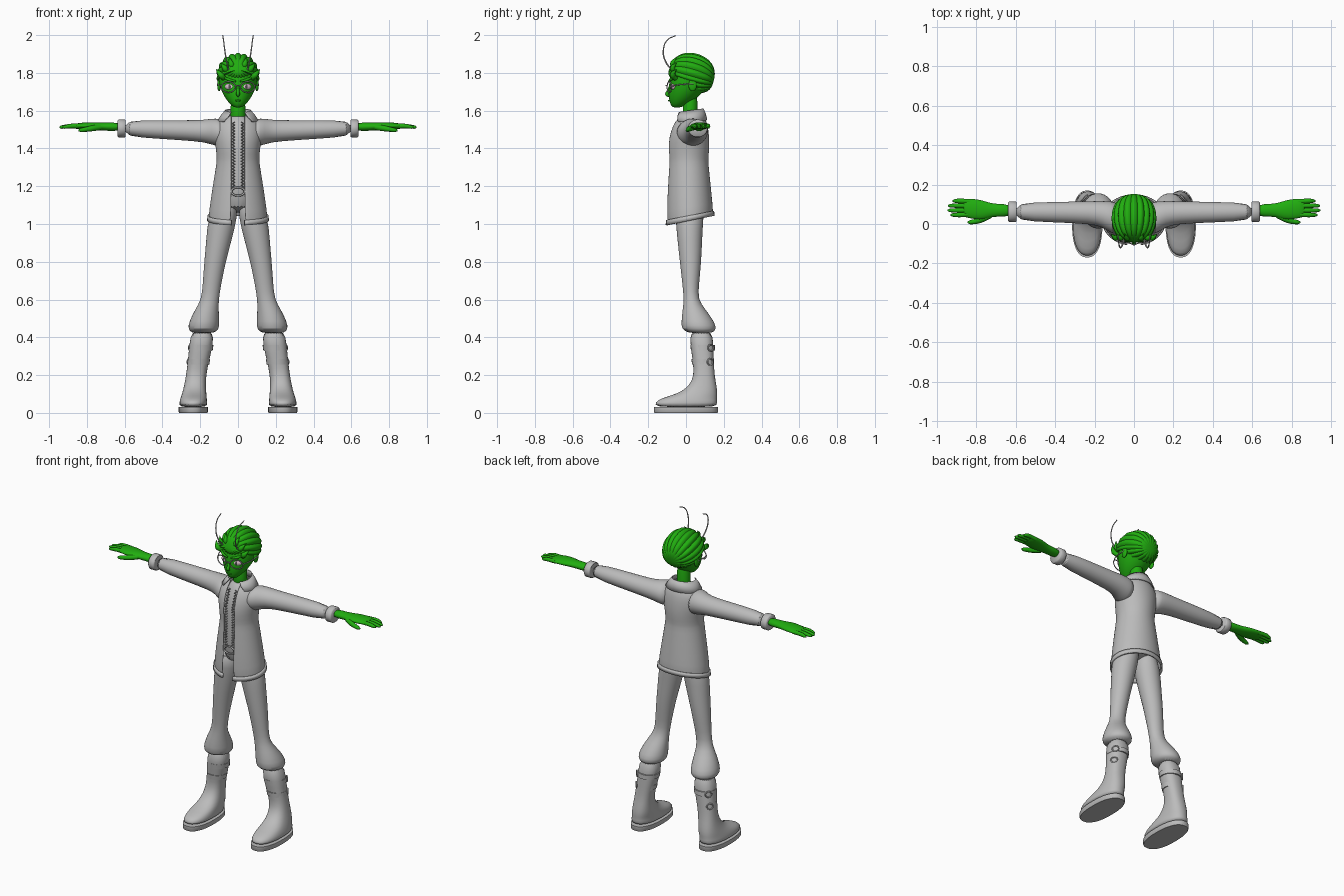
import bpy, bmesh
from math import sin, cos, pi, asin, radians
from mathutils import Matrix, Vector

cube = bpy.data.objects.get("Cube")
if cube:
    bpy.data.objects.remove(cube, do_unlink=True)


def material(name, rgb):
    m = bpy.data.materials.new(name)
    m.use_nodes = True
    m.diffuse_color = (*rgb, 1)
    m.node_tree.nodes["Principled BSDF"].inputs["Base Color"].default_value = (*rgb, 1)
    return m


GREY = material("cloth grey", (0.5, 0.5, 0.5))
GREEN = material("leaf green", (0.015, 0.42, 0.005))
PINK = material("pale pink", (0.75, 0.55, 0.65))
DARK = material("dark grey", (0.08, 0.08, 0.08))


def finish(name, me, mat, mirror=False, subsurf=0, solid=0, sharp=50):
    me.materials.clear()
    me.materials.append(mat)
    me.shade_smooth()
    me.set_sharp_from_angle(angle=radians(sharp))
    ob = bpy.data.objects.new(name, me)
    bpy.context.collection.objects.link(ob)
    if solid:
        s = ob.modifiers.new("thickness", "SOLIDIFY")
        s.thickness, s.offset = solid, 0
    if subsurf:
        ob.modifiers.new("smooth", "SUBSURF").levels = subsurf
        ob.modifiers["smooth"].render_levels = subsurf
    if mirror:
        ob.modifiers.new("mirror", "MIRROR").use_mirror_merge = False
    return ob


def loft(name, rings, mat, axis="Z", gaps=None, tilts=None, power=1, seg=24, **kw):
    """Rings are (position, centre a, centre b, radius a, radius b)."""
    bm = bmesh.new()
    rows = []
    for i, (t, a, b, ra, rb) in enumerate(rings):
        g = asin(gaps[i] / ra) if gaps else 0
        n = seg + 1 if gaps else seg
        row = []
        for k in range(n):
            th = -pi / 2 + g + (2 * pi - 2 * g) * k / seg
            c, s = cos(th), sin(th)
            u = ra * abs(c) ** power * (1 if c > 0 else -1)
            v = rb * abs(s) ** power * (1 if s > 0 else -1)
            w = t + (tilts[i] * v if tilts else 0)
            row.append(bm.verts.new((a + u, b + v, w) if axis == "Z" else (w, a + u, b + v)))
        rows.append(row)
    for r, q in zip(rows, rows[1:]):
        for k in range(seg):
            j = (k + 1) % len(r)
            bm.faces.new((r[k], r[j], q[j], q[k]))
    if not gaps:
        bm.faces.new(rows[0])
        bm.faces.new(rows[-1])
    bmesh.ops.recalc_face_normals(bm, faces=bm.faces)
    me = bpy.data.meshes.new(name)
    bm.to_mesh(me)
    bm.free()
    return finish(name, me, mat, **kw)


def tube(name, pts, radii, mat, closed=False, smooth=True, **kw):
    cu = bpy.data.curves.new(name, "CURVE")
    cu.dimensions, cu.bevel_depth, cu.bevel_resolution = "3D", 1, 2
    cu.resolution_u, cu.use_fill_caps = 5, True
    sp = cu.splines.new("BEZIER" if smooth else "POLY")
    points = sp.bezier_points if smooth else sp.points
    points.add(len(pts) - 1)
    for i, (p, co) in enumerate(zip(points, pts)):
        p.co = co if smooth else (*co, 1)
        p.radius = radii[i] if isinstance(radii, (list, tuple)) else radii
        if smooth:
            p.handle_left_type = p.handle_right_type = "AUTO"
    sp.use_cyclic_u = closed
    tmp = bpy.data.objects.new(name + "_path", cu)
    bpy.context.collection.objects.link(tmp)
    dg = bpy.context.evaluated_depsgraph_get()
    me = bpy.data.meshes.new_from_object(tmp.evaluated_get(dg))
    bpy.data.objects.remove(tmp, do_unlink=True)
    return finish(name, me, mat, **kw)


def ball(name, loc, scale, mat, yaw=0, **kw):
    bm = bmesh.new()
    m = Matrix.Translation(loc) @ Matrix.Rotation(yaw, 4, "Z") @ Matrix.Diagonal((*scale, 1))
    bmesh.ops.create_uvsphere(bm, u_segments=20, v_segments=12, radius=1, matrix=m)
    me = bpy.data.meshes.new(name)
    bm.to_mesh(me)
    bm.free()
    return finish(name, me, mat, **kw)


# Jacket, hem and collar, all open at the front
body = [(1.025, 0, .02, .155, .122), (1.15, 0, .015, .138, .116), (1.32, 0, .012, .110, .103),
        (1.34, 0, .012, .108, .101), (1.40, 0, .012, .112, .108), (1.46, 0, .014, .125, .105),
        (1.52, 0, .02, .122, .092), (1.555, 0, .025, .092, .074), (1.575, 0, .025, .06, .056)]
loft("jacket", body, GREY, gaps=[.035] * 9, tilts=[.2, .1] + [0] * 7, seg=40, solid=.008, subsurf=1)
loft("jacket_hem", [(1.018, 0, .02, .159, .126), (1.045, 0, .02, .157, .124)], GREY,
     gaps=[.034] * 2, tilts=[.2, .2], seg=40, solid=.01)
loft("collar", [(1.545, 0, .022, .108, .088), (1.575, 0, .022, .088, .08), (1.6, 0, .022, .066, .068)],
     GREY, gaps=[.075, .05, .035], tilts=[.05, .1, .15], seg=32, solid=.006)

# Shirt with frilled front edges and a buckle
loft("shirt", [(1.06, 0, .02, .09, .09), (1.2, 0, .015, .1, .096), (1.33, 0, .012, .092, .092),
               (1.46, 0, .014, .1, .092), (1.54, 0, .025, .07, .07), (1.58, 0, .025, .04, .04)],
     GREY, subsurf=1)
frill = []
for i in range(46):
    z = 1.18 + i * .008
    frill.append((.024 + .006 * (-1) ** i, -.084 + max(0, z - 1.45) * .35, z))
tube("shirt_frill", frill, .004, GREY, smooth=False, mirror=True)
ring = [(.035 * cos(k * pi / 8), -.088, 1.172 + .022 * sin(k * pi / 8)) for k in range(16)]
tube("belt_buckle", ring, .005, GREY, closed=True)

# Sleeves and cuffs
loft("sleeve", [(.07, .025, 1.48, .085, .075), (.12, .035, 1.487, .08, .073), (.16, .05, 1.491, .067, .064),
                (.21, .058, 1.493, .058, .056), (.4, .06, 1.5, .052, .05), (.62, .062, 1.506, .046, .043)],
     GREY, axis="X", mirror=True, subsurf=1)
loft("cuff", [(.595, .062, 1.506, .047, .044), (.6, .062, 1.506, .052, .047), (.632, .062, 1.506, .052, .047),
              (.638, .062, 1.506, .046, .042)], GREY, axis="X", mirror=True)

# Hands
loft("palm", [(.62, .068, 1.514, .034, .025), (.70, .07, 1.515, .031, .021), (.74, .07, 1.517, .04, .021),
              (.78, .072, 1.519, .052, .02), (.84, .08, 1.519, .05, .017), (.87, .082, 1.517, .045, .013)],
     GREEN, axis="X", mirror=True, subsurf=1)
for i, (tip, y) in enumerate([(.93, .046), (.945, .069), (.943, .093), (.92, .117)]):
    tube(f"finger_{i + 1}", [(.83, .082 + (y - .082) * .9, 1.518), (.89, y, 1.518), (tip - .01, y, 1.513),
                             (tip, y, 1.512)], [.013, .012, .009, .004], GREEN, mirror=True)
tube("thumb", [(.73, .045, 1.513), (.78, .02, 1.505), (.83, .009, 1.497), (.845, .009, 1.495)],
     [.016, .015, .011, .004], GREEN, mirror=True)

# Trousers, flared and gathered below the knee
loft("trouser_leg", [(1.12, .06, .02, .058, .08), (1.03, .082, .018, .078, .074), (.92, .1, .02, .068, .066),
                     (.8, .122, .024, .057, .057), (.68, .138, .025, .049, .044), (.6, .148, .026, .046, .037),
                     (.55, .164, .042, .062, .06), (.48, .18, .064, .081, .089), (.445, .182, .068, .083, .093),
                     (.42, .186, .078, .062, .066)], GREY, mirror=True, subsurf=1)

# Boots with soles and straps
loft("boot", [(.44, .188, .08, .06, .06), (.36, .195, .084, .063, .061), (.27, .21, .092, .056, .056),
              (.2, .222, .097, .053, .054), (.14, .228, .09, .058, .073), (.1, .232, .06, .065, .107),
              (.078, .235, .015, .07, .15), (.055, .237, 0, .074, .166), (.028, .237, 0, .075, .168)],
     GREY, power=.85, mirror=True, subsurf=1)
loft("sole", [(0, .237, 0, .074, .167), (.004, .237, 0, .077, .17), (.03, .237, 0, .077, .17)],
     GREY, power=.85, seg=36, mirror=True)
for i, (z, cx, r) in enumerate([(.345, .198, .064), (.27, .21, .058)]):
    loft(f"boot_strap_{i + 1}", [(z - .014, cx, .09, r, r), (z + .014, cx - .003, .088, r + .001, r + .001)],
         GREY, mirror=True)
    loop = [Vector((cx + r * .8, .09 + r * .65, z)) + Vector((.012 * cos(k * pi / 4), -.014 * cos(k * pi / 4),
            .017 * sin(k * pi / 4))) for k in range(8)]
    tube(f"strap_buckle_{i + 1}", loop, .004, GREY, closed=True, mirror=True)

# Head, neck and face
loft("neck", [(1.54, 0, .025, .05, .046), (1.6, 0, .02, .036, .036), (1.7, 0, .025, .042, .042)],
     GREEN, subsurf=1)
loft("head", [(1.615, 0, -.05, .02, .022), (1.635, 0, -.037, .042, .046), (1.66, 0, -.02, .064, .071),
              (1.70, 0, .0, .087, .093), (1.74, 0, .015, .1, .105), (1.79, 0, .022, .105, .108),
              (1.85, 0, .03, .08, .085), (1.88, 0, .03, .03, .04)], GREEN, subsurf=1)
tube("nose", [(0, -.082, 1.735), (0, -.095, 1.7), (0, -.1, 1.686), (0, -.086, 1.678)],
     [.006, .009, .01, .006], GREEN)
tube("lips", [(-.022, -.078, 1.656), (0, -.09, 1.653), (.022, -.078, 1.656)], [.002, .005, .002], GREEN)
tube("brow", [(.012, -.09, 1.755), (.05, -.08, 1.765), (.088, -.045, 1.785)], [.005, .008, .003],
     GREEN, mirror=True)
ball("ear", (.1, .035, 1.735), (.01, .022, .032), GREEN, mirror=True)
ball("eye", (.046, -.07, 1.727), (.025, .012, .017), PINK, yaw=.45, mirror=True)
ball("pupil", (.045, -.08, 1.727), (.009, .004, .011), DARK, yaw=.45, mirror=True)

# Spectacles
rim = [(.051 + .037 * cos(k * pi / 8), -.1 + .012 * (1 + cos(k * pi / 8)),
        1.725 + .028 * sin(k * pi / 8)) for k in range(16)]
tube("spectacle_rim", rim, .003, GREY, closed=True, mirror=True)
tube("spectacle_bridge", [(-.015, -.1, 1.73), (0, -.106, 1.734), (.015, -.1, 1.73)], .003, GREY)
tube("spectacle_arm", [(.088, -.077, 1.73), (.107, -.03, 1.738), (.108, .04, 1.742)], .003, GREY, mirror=True)

# Swept-back hair: ridged shell with its poles at the brow and the nape
bm = bmesh.new()
bmesh.ops.create_uvsphere(bm, u_segments=108, v_segments=24, radius=1)
tilt = Matrix.Rotation(radians(-16), 3, "X")
for v in bm.verts:
    x, z, along = v.co
    rad = (x * x + z * z) ** .5
    if rad > .001:
        ux, uz = x / rad, z / rad
        ang = Vector((ux, uz)).angle_signed(Vector((0, 1)))
        r = rad ** .75 * (.91 + .09 * abs(cos(9 * ang)))
        if uz < -.3 and along < .15:
            r *= .72
        x, z = ux * r, uz * r
    p = tilt @ Vector((x * .115, along * .122, z * (.122 if z > 0 else .088)))
    v.co = p + Vector((0, .027, 1.783))
bmesh.ops.recalc_face_normals(bm, faces=bm.faces)
hair_mesh = bpy.data.meshes.new("hair")
bm.to_mesh(hair_mesh)
bm.free()
finish("hair", hair_mesh, GREEN, sharp=35)

# Pointed tufts along the hairline
for i, (x, z, dx, dz) in enumerate([(.035, 1.845, .012, .04), (.07, 1.825, .022, .028), (.092, 1.79, .025, .03)]):
    tube(f"hair_tuft_{i + 1}", [(x * .8, -.055, z - .02), (x, -.07, z), (x + dx, -.05, z + dz)],
         [.014, .016, .001], GREEN, mirror=True)

# Antennae curling backwards
tube("antenna", [(.05, -.075, 1.815), (.06, -.108, 1.86), (.07, -.12, 1.92), (.077, -.098, 1.975),
                 (.081, -.055, 1.997)], [.004, .004, .0035, .003, .003], GREY, mirror=True)
